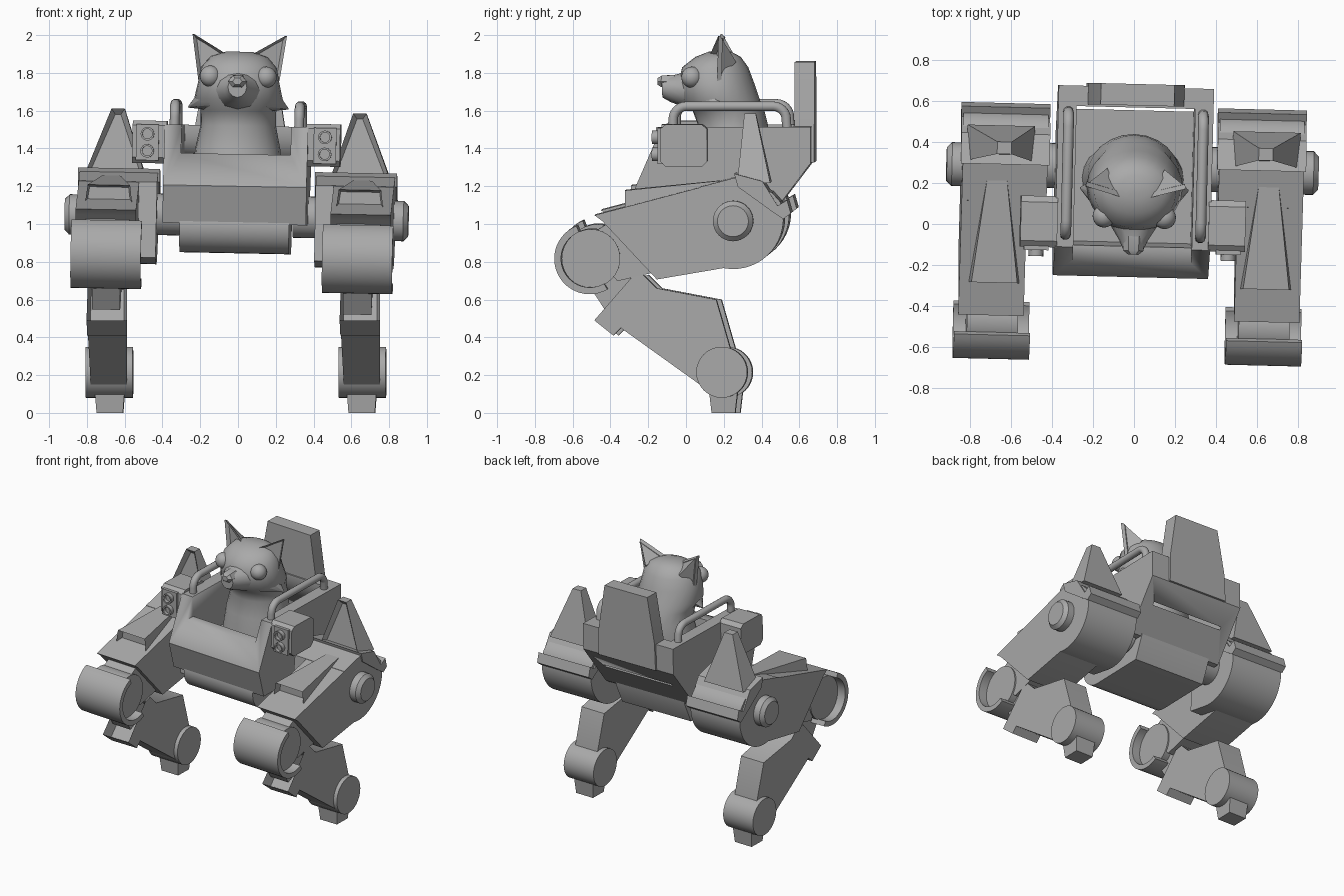
import bpy, bmesh
from math import sin, cos, pi, radians
from mathutils import Matrix, Vector

cube = bpy.data.objects.get("Cube")
if cube:
    bpy.data.objects.remove(cube)

grey = bpy.data.materials.new("plain_grey")
grey.use_nodes = True
COLOUR = (0.4, 0.4, 0.4, 1)
grey.diffuse_color = COLOUR
grey.node_tree.nodes["Principled BSDF"].inputs["Base Color"].default_value = COLOUR

# The upper machine leans and turns slightly on its feet
PIVOT = Matrix.Translation((0, 0.2, 1.5))
LEAN = PIVOT @ Matrix.Rotation(-0.025, 4, 'Z') @ Matrix.Rotation(0.02, 4, 'Y') @ PIVOT.inverted()
LEG = LEAN @ Matrix.Translation((0, 0.016, 0.013))
SHIN = Matrix.Translation((-0.015, 0.01, 0)) @ Matrix.Rotation(-0.02, 4, 'Z')


def finish(name, bm, place=LEAN, smooth=35):
    bmesh.ops.recalc_face_normals(bm, faces=bm.faces)
    mesh = bpy.data.meshes.new(name)
    bm.to_mesh(mesh)
    bm.free()
    mesh.materials.append(grey)
    ob = bpy.data.objects.new(name, mesh)
    bpy.context.collection.objects.link(ob)
    bpy.ops.object.select_all(action='DESELECT')
    bpy.context.view_layer.objects.active = ob
    ob.select_set(True)
    bpy.ops.object.shade_smooth_by_angle(angle=radians(smooth))
    ob.matrix_world = place
    return ob


def loft(name, rings, place=LEAN, recess=None, smooth=35):
    """Skin equal rings of points; recess = (direction, margin, depth)."""
    bm = bmesh.new()
    rows = [[bm.verts.new(p) for p in ring] for ring in rings]
    n = len(rows[0])
    for a, b in zip(rows, rows[1:]):
        for i in range(n):
            j = (i + 1) % n
            bm.faces.new((a[i], a[j], b[j], b[i]))
    bm.faces.new(rows[0])
    bm.faces.new(rows[-1])
    if recess:
        bmesh.ops.recalc_face_normals(bm, faces=bm.faces)
        bm.normal_update()
        way = Vector(recess[0]).normalized()
        face = max(bm.faces, key=lambda f: f.normal.dot(way))
        bmesh.ops.inset_individual(bm, faces=[face], thickness=recess[1])
        for v in face.verts:
            v.co -= way * recess[2]
    return finish(name, bm, place, smooth)


def prism(name, profile, x0, x1, place=LEAN, recess=None):
    """Side profile of (y, z) points extruded across x."""
    return loft(name, [[(x, y, z) for y, z in profile] for x in (x0, x1)], place, recess)


def arc(y, z, r, a, b, steps=16):
    angles = [radians(a + (b - a) * i / steps) for i in range(steps + 1)]
    return [(y + r * cos(t), z + r * sin(t)) for t in angles]


def drum(name, y, z, r, x0, x1, place=LEAN, bevel=0.0):
    """Cylinder across x, optionally chamfered at its outer end."""
    stations = [(x0, r), (x1, r)]
    if bevel:
        step = bevel if x1 > x0 else -bevel
        stations = [(x0, r), (x1 - step, r), (x1, r - bevel)]
    return loft(name, [[(x, p, q) for p, q in arc(y, z, rad, 0, 348.75, 31)] for x, rad in stations], place)


def ellipse(centre, u, v, count=24):
    c, u, v = Vector(centre), Vector(u), Vector(v)
    return [c + u * cos(2 * pi * i / count) + v * sin(2 * pi * i / count) for i in range(count)]


# Hull with an open cockpit and a low front lip
hull = prism("hull", [(-0.12, 1.52), (-0.26, 1.2), (-0.2, 1.0), (0.42, 1.0),
                      (0.67, 1.33), (0.67, 1.52)], -0.38, 0.38)
cutter = prism("cockpit_cutter", [(-0.4, 1.37), (-0.11, 1.37), (-0.09, 1.18), (0.57, 1.18),
                                  (0.57, 1.7), (-0.4, 1.7)], -0.29, 0.29)
cutter.hide_render = True
cut = hull.modifiers.new("cockpit", 'BOOLEAN')
cut.object = cutter
cut.solver = 'EXACT'
bpy.context.view_layer.objects.active = hull
bpy.ops.object.modifier_apply(modifier=cut.name)
bpy.data.objects.remove(cutter)

# Belly with rounded nose, and the backrest
prism("belly", arc(-0.06, 0.99, 0.145, 90, 270) + [(0.36, 0.845), (0.43, 1.0), (0.43, 1.135)], -0.29, 0.29)
back = [(-0.24, 1.33), (0.24, 1.33), (0.235, 1.53), (0.18, 1.86), (-0.18, 1.86), (-0.235, 1.53)]
loft("backrest", [[(x, y, z) for x, z in back] for y in (0.58, 0.685)])

for s, tag in ((1, "left"), (-1, "right")):
    def part(name, profile, x0, x1, place=LEG, recess=None):
        return prism(f"{tag}_{name}", profile, s * x0, s * x1, place, recess)

    def round_part(name, y, z, r, x0, x1, place=LEG, bevel=0.0):
        return drum(f"{tag}_{name}", y, z, r, s * x0, s * x1, place, bevel)

    # Handrail as a bevelled curve
    curve = bpy.data.curves.new(f"{tag}_handrail", 'CURVE')
    curve.dimensions = '3D'
    curve.bevel_depth = 0.026
    curve.bevel_resolution = 3
    path = curve.splines.new('POLY')
    points = [(-0.06, 1.48), (-0.06, 1.56)] + arc(0.01, 1.56, 0.07, 165, 90, 5) \
        + arc(0.47, 1.56, 0.07, 90, 15, 5) + [(0.545, 1.48)]
    path.points.add(len(points) - 1)
    for p, (y, z) in zip(path.points, points):
        p.co = (s * 0.33, y, z, 1)
    path.use_smooth = True
    curve.materials.append(grey)
    rail = bpy.data.objects.new(f"{tag}_handrail", curve)
    bpy.context.collection.objects.link(rail)
    rail.matrix_world = LEAN

    # Side pod with two tubes on a front plate
    part("pod", [(-0.11, 1.3), (-0.14, 1.33), (-0.14, 1.5), (-0.11, 1.525), (0.08, 1.525),
                 (0.11, 1.5), (0.11, 1.33), (0.08, 1.3)], 0.37, 0.55)
    part("pod_plate", [(-0.155, 1.315), (-0.155, 1.505), (-0.13, 1.505), (-0.13, 1.315)], 0.41, 0.53)
    for k, z in enumerate((1.365, 1.455)):
        outline = [(-0.15, 0.036), (-0.185, 0.036), (-0.185, 0.026), (-0.16, 0.026)]
        loft(f"{tag}_pod_tube_{k}", [ellipse((s * 0.47, y, z), (r, 0, 0), (0, 0, r), 16) for y, r in outline], LEG)

    # Hip: axle, housing, cover plate and bolt
    round_part("axle", 0.26, 1.03, 0.11, 0.3, 0.5)
    part("hip_housing", arc(0.255, 1.03, 0.265, -100, 20) + [(0.46, 1.17), (0.27, 1.25), (0.08, 1.2), (0.05, 0.8)],
         0.42, 0.835)
    part("hip_cover", [(0.26, 1.27), (0.41, 1.23), (0.49, 1.1), (0.54, 1.13), (0.56, 1.06),
                       (0.52, 1.03), (0.46, 1.07), (0.28, 1.2)], 0.41, 0.845)
    round_part("hip_bolt", 0.255, 1.02, 0.107, 0.78, 0.91, LEG, 0.025)

    # Spike on the hip with a sunken front panel
    def square(cx, half, y0, y1, z):
        return [(s * (cx + a * half), y, z) for a, y in ((-1, y0), (1, y0), (1, y1), (-1, y1))]
    loft(f"{tag}_hip_spike", [square(0.65, 0.165, 0.275, 0.45, 1.22), square(0.64, 0.035, 0.31, 0.37, 1.585)],
         LEG, ((0, -1, 0.05), 0.035, 0.03))

    # Thigh, raised scoop and knee fork
    part("thigh", [(-0.48, 1.05), (0.28, 1.25), (0.4, 0.85), (0.32, 0.79), (-0.15, 0.71), (-0.44, 1.02)], 0.515, 0.835)
    def scoop_ring(y, z0, z1, half):
        return [(s * (0.665 + a * half), y, z) for a, z in ((-1, z0), (1, z0), (0.9, z1), (-0.9, z1))]
    loft(f"{tag}_scoop", [scoop_ring(-0.32, 1.08, 1.18, 0.125), scoop_ring(0.18, 1.18, 1.23, 0.055)],
         LEG, ((0, -1, 0), 0.014, -0.05 + 0.1))
    part("knee_fork", [(-0.42, 1.0), (-0.15, 0.75), (-0.36, 0.7), (-0.55, 0.92)], 0.55, 0.78)

    # Knee drum inside a wide open shell
    round_part("knee_drum", -0.5, 0.82, 0.155, 0.54, 0.79)
    part("knee_shell", arc(-0.505, 0.82, 0.188, 112, 300, 24) + arc(-0.505, 0.82, 0.152, 300, 112, 24), 0.48, 0.852)
    part("knee_link", [(-0.54, 0.72), (-0.41, 0.52), (-0.22, 0.62), (-0.38, 0.83)], 0.59, 0.74)

    # Shin narrowing to the ankle, hollow at its front end
    shin = [(-0.48, 0.49), (-0.38, 0.41), (-0.34, 0.45), (0.12, 0.12), (0.24, 0.26),
            (0.24, 0.34), (0.165, 0.6), (-0.15, 0.66), (-0.22, 0.73), (-0.28, 0.72)]
    loft(f"{tag}_shin", [[(s * (0.67 + a * (0.098 - 0.02 * y)), y, z) for y, z in shin] for a in (-1, 1)],
         SHIN, ((0, -0.75, 0.65), 0.025, 0.08))
    round_part("ankle", 0.195, 0.215, 0.135, 0.545, 0.795, SHIN)
    loft(f"{tag}_foot", [square(0.667, 0.07, 0.14, 0.265, 0), square(0.667, 0.08, 0.125, 0.28, 0.13)], SHIN)

# Animal pilot: neck and head as one smooth form
body = [(1.16, 0.22, 0.25, 0.2), (1.4, 0.24, 0.225, 0.2), (1.52, 0.25, 0.2, 0.185), (1.6, 0.225, 0.2, 0.19),
        (1.66, 0.18, 0.235, 0.21), (1.75, 0.16, 0.215, 0.2), (1.83, 0.155, 0.2, 0.175),
        (1.885, 0.17, 0.15, 0.12), (1.912, 0.18, 0.07, 0.06)]
loft("head_and_neck", [ellipse((0, y, z), (rx, 0, 0), (0, ry, 0)) for z, y, rx, ry in body], smooth=60)

# Muzzle and nose
muzzle = [(0.1, 1.72, 0.17, 0.13), (0.0, 1.71, 0.12, 0.095), (-0.08, 1.715, 0.07, 0.07), (-0.125, 1.725, 0.05, 0.055)]
loft("muzzle", [ellipse((0, y, z), (rx, 0, 0), (0, 0, rz), 12) for y, z, rx, rz in muzzle], smooth=50)
nose = [(-0.06, 0.05, 0.04), (-0.13, 0.05, 0.035), (-0.15, 0.025, 0.02)]
loft("nose", [ellipse((0, y, 1.755), (rx, 0, 0), (0, 0, rz), 6) for y, rx, rz in nose])

for s, tag in ((1, "left"), (-1, "right")):
    # Ear with a hollow front
    base = [(0.215, 0.17, 1.76), (0.07, 0.13, 1.9), (0.14, 0.27, 1.86)]
    tip = [(0.25, 0.178, 2.0), (0.24, 0.177, 2.0), (0.243, 0.187, 2.0)]
    loft(f"{tag}_ear", [[(s * x, y, z) for x, y, z in ring] for ring in (base, tip)],
         LEAN, ((s * 0.1, -1, 0.1), 0.014, 0.025))
    # Pointed cheek tuft
    root = ellipse((s * 0.15, 0.13, 1.69), (0, 0.11, 0), (0, 0, 0.09), 8)
    point = ellipse((s * 0.265, 0.17, 1.615), (0, 0.004, 0), (0, 0, 0.004), 8)
    loft(f"{tag}_cheek", [root, point], smooth=50)
    # Eye
    bm = bmesh.new()
    bmesh.ops.create_uvsphere(bm, u_segments=20, v_segments=12, radius=0.056,
                              matrix=Matrix.Translation((s * 0.148, 0.035, 1.78)))
    finish(f"{tag}_eye", bm, smooth=60)
